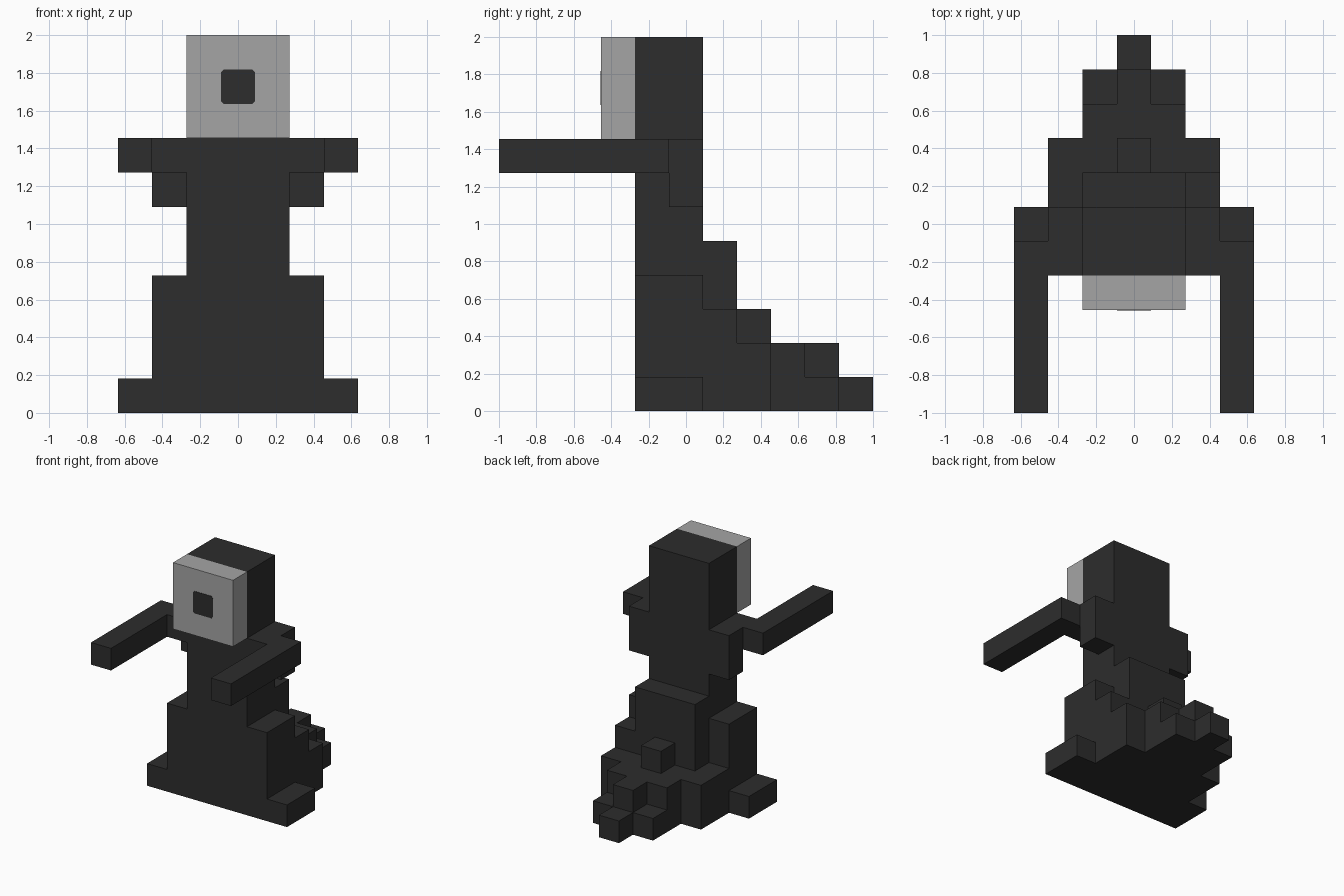
import bpy, bmesh
from mathutils import Vector

cube = bpy.data.objects.get("Cube")
if cube:
    bpy.data.objects.remove(cube, do_unlink=True)

U = 2 / 11  # size of one block


def material(name, value):
    m = bpy.data.materials.new(name)
    m.use_nodes = True
    col = (value, value, value, 1)
    m.diffuse_color = col
    bsdf = m.node_tree.nodes["Principled BSDF"]
    bsdf.inputs["Base Color"].default_value = col
    bsdf.inputs["Roughness"].default_value = 0.8
    return m


DARK = material("charcoal", 0.026)
PALE = material("light grey", 0.376)


def add_object(name, bm, mat):
    mesh = bpy.data.meshes.new(name)
    bm.to_mesh(mesh)
    bm.free()
    mesh.materials.append(mat)
    obj = bpy.data.objects.new(name, mesh)
    bpy.context.collection.objects.link(obj)
    return obj


def box(name, x, y, z, mat=DARK):
    """Box from block-unit ranges along each axis."""
    bm = bmesh.new()
    bmesh.ops.create_cube(bm, size=1)
    for v in bm.verts:
        v.co = Vector([(r[0] if c < 0 else r[1]) * U
                       for c, r in zip(v.co, (x, y, z))])
    return add_object(name, bm, mat)


# Skirt: lower body with stepped back
box("lower_body", (-2.5, 2.5), (-1.5, 0.5), (0, 4))
box("skirt_back", (-2.5, 2.5), (0.5, 2.5), (0, 2))
box("skirt_hump", (-1.5, 1.5), (0.5, 1.5), (2, 5))
box("left_skirt_step", (1.5, 2.5), (0.5, 1.5), (2, 3))
box("skirt_knob", (-0.5, 0.5), (1.5, 2.5), (2, 3))

# Trailing train, narrowing towards the back
box("train_base", (-1.5, 1.5), (2.5, 3.5), (0, 2))
box("train_ridge", (-0.5, 0.5), (3.5, 4.5), (0, 2))
box("train_tip", (-0.5, 0.5), (4.5, 5.5), (0, 1))

# Torso, shoulders and head
box("torso", (-1.5, 1.5), (-1.5, 0.5), (4, 7))
box("shoulders", (-2.5, 2.5), (-1.5, 0.5), (7, 8))
box("head", (-1.5, 1.5), (-1.5, 0.5), (8, 11))
box("mask", (-1.5, 1.5), (-2.5, -1.5), (8, 11), PALE)

# Mirrored parts
for side, s in (("left", 1), ("right", -1)):
    def span(a, b):
        return tuple(sorted((a * s, b * s)))
    box(side + "_foot", span(2.5, 3.5), (-1.5, 0.5), (0, 1))
    box(side + "_train_edge", span(0.5, 1.5), (3.5, 4.5), (0, 1))
    box(side + "_armpit", span(1.5, 2.5), (-0.5, 0.5), (6, 7))
    box(side + "_arm", span(2.5, 3.5), (-5.5, -0.5), (7, 8))

# Single eye: thin plate with clipped corners
r, c = 0.5, 0.08
corners = [(r - c, r), (r, r - c), (r, c - r), (r - c, -r),
           (c - r, -r), (-r, c - r), (-r, r - c), (c - r, r)]
bm = bmesh.new()
face = bm.faces.new([bm.verts.new((px * U, -2.5 * U, (9.5 + pz) * U))
                     for px, pz in corners])
ext = bmesh.ops.extrude_face_region(bm, geom=[face])
bmesh.ops.translate(bm, vec=(0, -0.003, 0),
                    verts=[g for g in ext["geom"] if isinstance(g, bmesh.types.BMVert)])
bmesh.ops.recalc_face_normals(bm, faces=bm.faces)
add_object("eye", bm, DARK)
